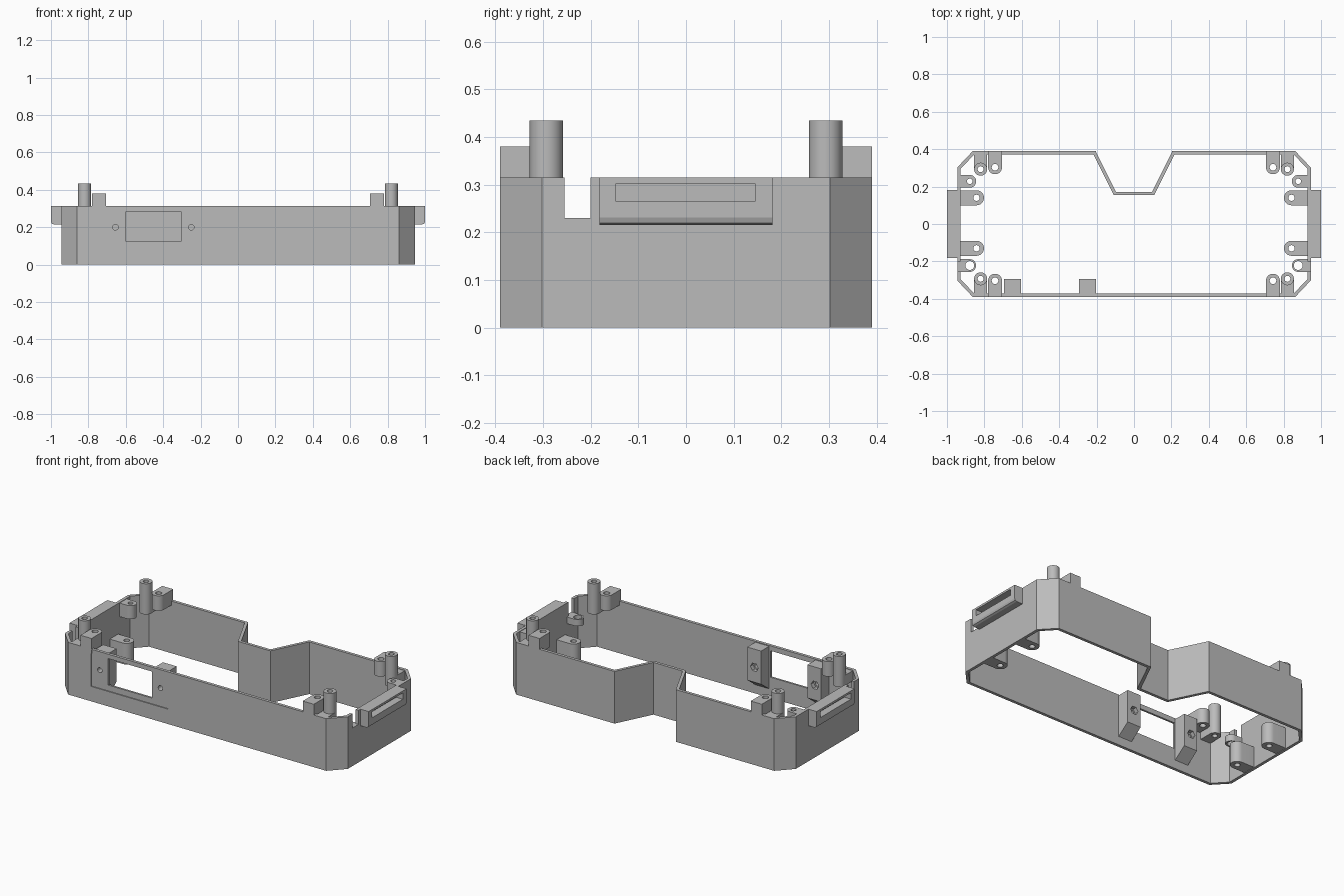
import bpy, bmesh
from math import sin, cos, pi, radians
from mathutils import Matrix, Vector

cube = bpy.data.objects.get("Cube")
if cube:
    bpy.data.objects.remove(cube, do_unlink=True)

grey = bpy.data.materials.new("plain_grey")
grey.use_nodes = True
colour = (0.5, 0.5, 0.5, 1)
grey.diffuse_color = colour
grey.node_tree.nodes["Principled BSDF"].inputs["Base Color"].default_value = colour

WALL, TOP = 0.018, 0.315


def finish(name, bm, matrix=None):
    if matrix:
        bmesh.ops.transform(bm, matrix=matrix, verts=bm.verts)
    bmesh.ops.recalc_face_normals(bm, faces=bm.faces)
    mesh = bpy.data.meshes.new(name)
    bm.to_mesh(mesh)
    bm.free()
    mesh.materials.append(grey)
    ob = bpy.data.objects.new(name, mesh)
    bpy.context.collection.objects.link(ob)
    return ob


def prism(name, loops, z0, z1, matrix=None):
    """Extrude an outline, with optional hole loops, from z0 to z1."""
    bm = bmesh.new()
    for loop in loops:
        vs = [bm.verts.new((p[0], p[1], z0)) for p in loop]
        for a, b in zip(vs, vs[1:] + vs[:1]):
            bm.edges.new((a, b))
    bmesh.ops.triangle_fill(bm, use_beauty=True, use_dissolve=False, edges=bm.edges[:])
    res = bmesh.ops.extrude_face_region(bm, geom=bm.faces[:], use_keep_orig=True)
    moved = [g for g in res["geom"] if isinstance(g, bmesh.types.BMVert)]
    bmesh.ops.translate(bm, verts=moved, vec=(0, 0, z1 - z0))
    return finish(name, bm, matrix)


def box(name, lo, hi):
    return prism(name, [[(lo[0], lo[1]), (hi[0], lo[1]), (hi[0], hi[1]), (lo[0], hi[1])]], lo[2], hi[2])


def circle(r, n=24, start=0.0, sweep=2 * pi, closed=True):
    steps = n if closed else n - 1
    return [(r * cos(start + sweep * i / steps), r * sin(start + sweep * i / steps)) for i in range(n)]


def cut(ob, cutter):
    """Subtract a cutter and discard it."""
    mod = ob.modifiers.new("cut", 'BOOLEAN')
    mod.operation, mod.solver, mod.object = 'DIFFERENCE', 'EXACT', cutter
    bpy.context.view_layer.objects.active = ob
    bpy.ops.object.modifier_apply(modifier=mod.name)
    bpy.data.objects.remove(cutter, do_unlink=True)


def smooth(ob):
    bpy.ops.object.select_all(action='DESELECT')
    ob.select_set(True)
    bpy.context.view_layer.objects.active = ob
    bpy.ops.object.shade_smooth_by_angle(angle=radians(30))


def inset(loop, d):
    """Mitred inward offset of a counter-clockwise outline."""
    out = []
    for i, p in enumerate(loop):
        p, a, b = Vector(p), Vector(loop[i - 1]), Vector(loop[(i + 1) % len(loop)])
        e, f = (p - a).normalized(), (b - p).normalized()
        n, m = Vector((-e.y, e.x)), Vector((-f.y, f.x))
        out.append(p + (n + m) * d / (1 + n.dot(m)))
    return out


def boss(name, x, y, r, arm, angle, z0, z1, hole):
    """Rounded boss with a screw hole and an arm reaching the wall."""
    outline = circle(r, 14, pi / 2, pi, False) + [(arm, -r), (arm, r)]
    place = Matrix.Translation((x, y, 0)) @ Matrix.Rotation(angle, 4, 'Z')
    ob = prism(name, [outline, circle(hole, 16)], z0, z1, place)
    smooth(ob)


# Enclosure wall with cut corners and a notch in the back
half = [(0.862, -0.39), (0.945, -0.302), (0.945, 0.302), (0.862, 0.39), (0.205, 0.39), (0.097, 0.172)]
outline = half + [(-x, y) for x, y in reversed(half)]
wall = prism("enclosure_wall", [outline, inset(outline, WALL)], 0, TOP)

# Front recess and connector window
cut(wall, box("recess", (-0.71, -0.5, 0.09), (-0.195, -0.384, 0.31)))
cut(wall, box("window", (-0.6, -0.5, 0.125), (-0.305, -0.3, 0.285)))

# Notches in the end walls
for s in (-1, 1):
    x0, x1 = sorted((s * 0.92, s * 1.1))
    cut(wall, box("notch", (x0, -0.255, 0.23), (x1, -0.2, 0.5)))

# Connector mounting blocks beside the window, with screw holes
to_y = Matrix.Rotation(pi / 2, 4, 'X')
to_x = Matrix(((0, 0, 1, 0), (1, 0, 0, 0), (0, 1, 0, 0), (0, 0, 0, 1)))
side = [(-0.376, 0.05), (-0.295, 0.11), (-0.295, TOP - 0.005), (-0.376, TOP - 0.005)]
for name, x0, x1, hx in (("right", -0.695, -0.605, -0.655), ("left", -0.295, -0.203, -0.25)):
    block = prism(name + "_connector_block", [side], x0, x1, to_x)
    for ob in (wall, block):
        cut(ob, prism("screw_hole", [circle(0.015, 16)], 0.2, 0.5,
                      Matrix.Translation((hx, 0, 0.2)) @ to_y))
    cut(block, prism("nut_pocket", [circle(0.026, 6)], 0.28, 0.32,
                     Matrix.Translation((hx, 0, 0.2)) @ to_y))

# End housings with a long slot and chamfered lower edge
lip = [(0.928, 0.215), (0.985, 0.215), (0.996, 0.22), (1.0, 0.231), (1.0, TOP), (0.928, TOP)]
to_xz = Matrix(((1, 0, 0, 0), (0, 0, 1, 0), (0, 1, 0, 0), (0, 0, 0, 1)))
for s, name in ((-1, "right"), (1, "left")):
    pts = [(s * x, z) for x, z in lip]
    housing = prism(name + "_end_housing", [pts], -0.181, 0.181, to_xz)
    x0, x1 = sorted((s * 0.955, s * 1.1))
    cut(housing, box("slot", (x0, -0.147, 0.265), (x1, 0.145, 0.303)))

# Corner posts and screw bosses
for sx, side_name in ((-1, "right"), (1, "left")):
    outward = 0 if sx > 0 else pi
    for sy, end in ((-1, "front"), (1, "back")):
        tag = end + "_" + side_name
        up = sy * pi / 2
        post = prism(tag + "_corner_post", [circle(0.035, 24), circle(0.016, 16)], 0.25, 0.435,
                     Matrix.Translation((sx * 0.82, sy * 0.293, 0)))
        smooth(post)
        boss(tag + "_post_web", sx * 0.82, sy * 0.293, 0.0345, 0.085, up, 0.25, TOP - 0.003, 0.016)
        boss(tag + "_tall_boss", sx * 0.743, sy * 0.303, 0.037, 0.087, up, 0.29, 0.38, 0.018)
        boss(tag + "_low_boss", sx * 0.842, sy * 0.135 + 0.005, 0.04, 0.1, outward, 0.003, 0.13, 0.017)
    boss("back_" + side_name + "_side_boss", sx * 0.878, 0.228, 0.034, 0.06, outward, 0.23, TOP - 0.003, 0.015)
    boss("front_" + side_name + "_side_tab", sx * 0.878, -0.222, 0.034, 0.06, outward, 0.19, 0.23, 0.024)
